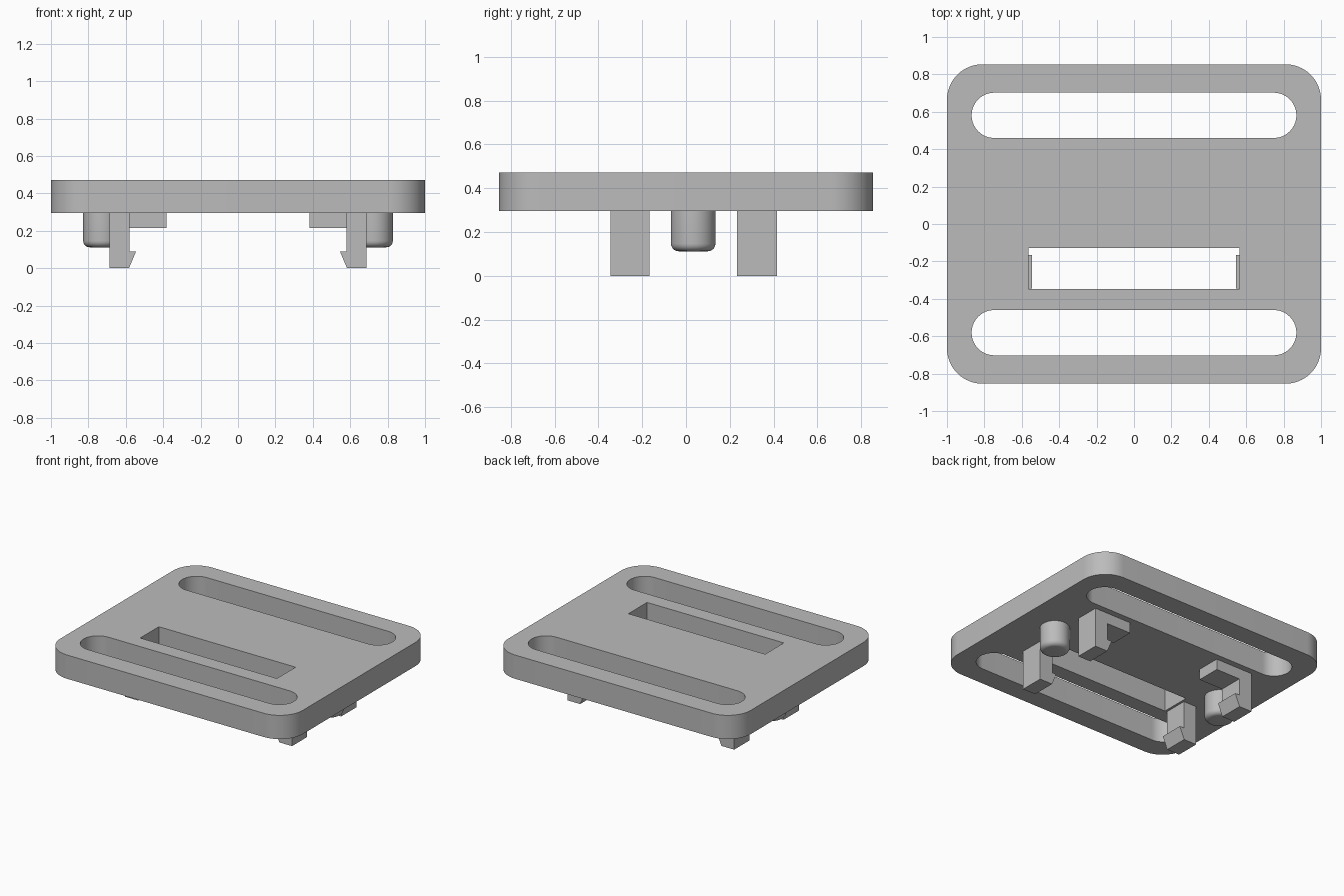
import bpy, bmesh
from math import sin, cos, pi
from mathutils import Matrix

cube = bpy.data.objects.get("Cube")
if cube:
    bpy.data.objects.remove(cube, do_unlink=True)

# One grey plastic
grey = bpy.data.materials.new("grey_plastic")
grey.use_nodes = True
grey.diffuse_color = (0.5, 0.5, 0.5, 1)
grey.node_tree.nodes["Principled BSDF"].inputs["Base Color"].default_value = (0.5, 0.5, 0.5, 1)

PLATE_BOTTOM, PLATE_TOP = 0.295, 0.472


def finish(name, bm, smooth=False):
    """Turn a bmesh into a named object."""
    bmesh.ops.recalc_face_normals(bm, faces=bm.faces[:])
    mesh = bpy.data.meshes.new(name)
    bm.to_mesh(mesh)
    bm.free()
    mesh.materials.append(grey)
    obj = bpy.data.objects.new(name, mesh)
    bpy.context.collection.objects.link(obj)
    if smooth:
        bpy.ops.object.select_all(action='DESELECT')
        obj.select_set(True)
        bpy.context.view_layer.objects.active = obj
        bpy.ops.object.shade_smooth_by_angle(angle=pi / 6)
    return obj


def rounded_rect(cy, hx, hy, r, steps=16):
    """Outline of a rectangle centred on (0, cy), with rounded corners."""
    points = []
    for i, (sx, sy) in enumerate([(1, 1), (-1, 1), (-1, -1), (1, -1)]):
        for k in range(steps + 1 if r else 1):
            a = (i + k / steps) * pi / 2
            points.append((sx * (hx - r) + r * cos(a), cy + sy * (hy - r) + r * sin(a)))
    return points


def extrude(bm, vec):
    """Extrude every face of a flat bmesh along vec."""
    new = bmesh.ops.extrude_face_region(bm, geom=bm.faces[:])["geom"]
    moved = [g for g in new if isinstance(g, bmesh.types.BMVert)]
    bmesh.ops.translate(bm, verts=moved, vec=vec)


# Plate with two strap slots and an off-centre window
bm = bmesh.new()
outlines = [
    rounded_rect(0, 1, 0.854, 0.19),
    rounded_rect(0.581, 0.868, 0.121, 0.1209),
    rounded_rect(-0.581, 0.868, 0.121, 0.1209),
    rounded_rect(-0.237, 0.564, 0.11, 0),
]
for outline in outlines:
    verts = [bm.verts.new((x, y, PLATE_BOTTOM)) for x, y in outline]
    for a, b in zip(verts, verts[1:] + verts[:1]):
        bm.edges.new((a, b))
bmesh.ops.triangle_fill(bm, edges=bm.edges[:], use_beauty=True, normal=(0, 0, 1))
extrude(bm, (0, 0, PLATE_TOP - PLATE_BOTTOM))
finish("plate", bm, smooth=True)


def prism(name, profile, side, y0, y1):
    """Sweep an x-z profile from y0 to y1, mirrored for the right side."""
    bm = bmesh.new()
    bm.faces.new([bm.verts.new((side * x, y0, z)) for x, z in profile])
    extrude(bm, (0, y1 - y0, 0))
    return finish(name, bm)


# Snap clip with an inward barb, and the ledge beside the back clips
clip = [(0.581, PLATE_BOTTOM), (0.688, PLATE_BOTTOM), (0.688, 0),
        (0.583, 0), (0.545, 0.09), (0.581, 0.09)]
ledge = [(0.382, PLATE_BOTTOM), (0.581, PLATE_BOTTOM), (0.581, 0.215), (0.382, 0.215)]
PEG_BOTTOM, PEG_RADIUS = 0.112, 0.1015

for side, label in ((1, "left"), (-1, "right")):
    prism(f"front_clip_{label}", clip, side, -0.346, -0.167)
    prism(f"back_clip_{label}", clip, side, 0.234, 0.415)
    prism(f"back_ledge_{label}", ledge, side, 0.234, 0.415)

    # Locating peg with a rounded lower rim
    bm = bmesh.new()
    height = PLATE_BOTTOM - PEG_BOTTOM
    bmesh.ops.create_cone(
        bm, cap_ends=True, segments=48, radius1=PEG_RADIUS, radius2=PEG_RADIUS, depth=height,
        matrix=Matrix.Translation((side * 0.7265, 0.033, PEG_BOTTOM + height / 2)))
    rim = [e for e in bm.edges if all(v.co.z < PEG_BOTTOM + 0.01 for v in e.verts)]
    bmesh.ops.bevel(bm, geom=rim, offset=0.035, segments=6, profile=0.5, affect='EDGES')
    finish(f"peg_{label}", bm, smooth=True)
